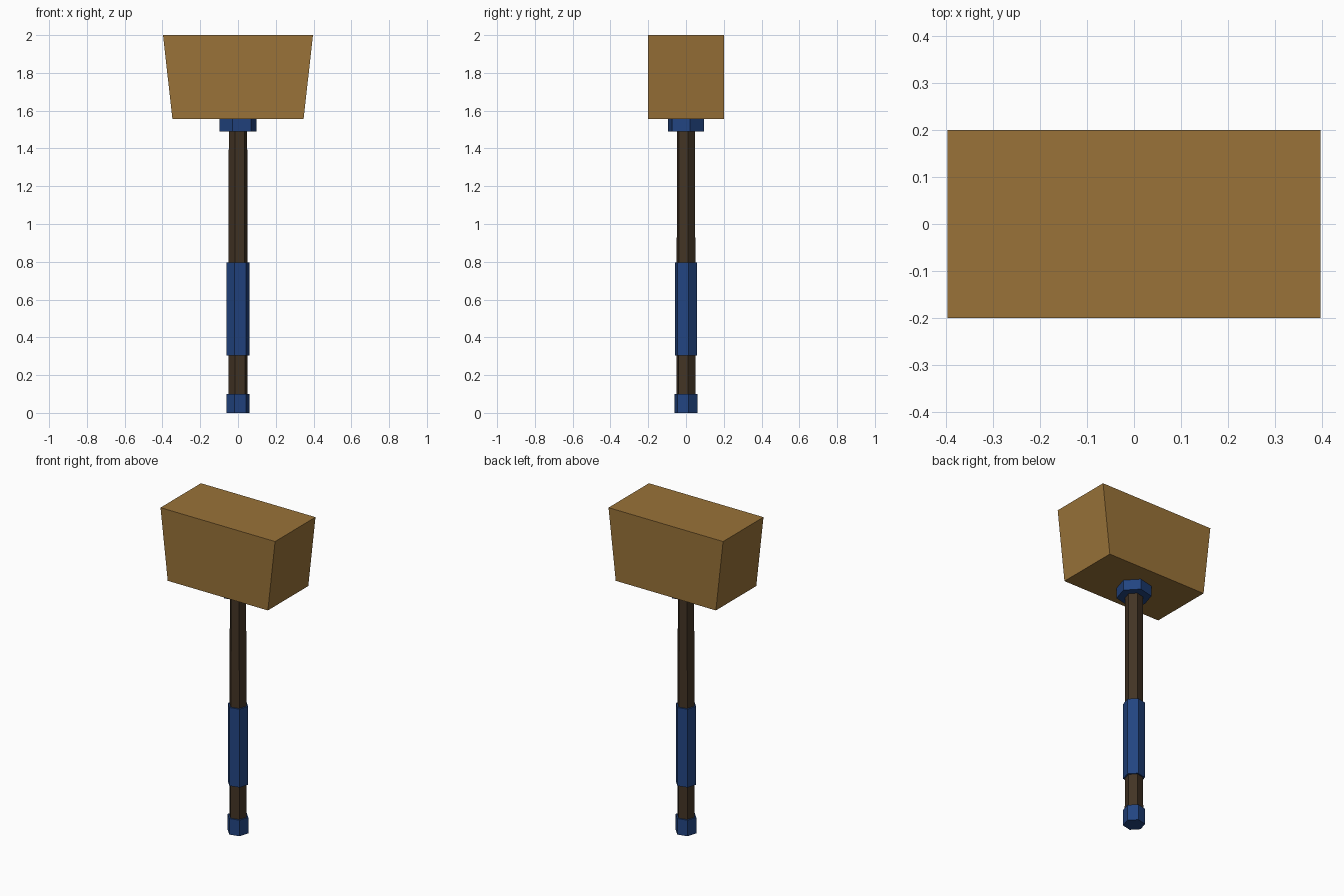
import bpy, bmesh
from math import radians, cos, sin

cube = bpy.data.objects.get("Cube")
if cube:
    bpy.data.objects.remove(cube, do_unlink=True)


def material(name, rgb):
    mat = bpy.data.materials.new(name)
    mat.use_nodes = True
    colour = (*rgb, 1)
    mat.diffuse_color = colour
    mat.node_tree.nodes["Principled BSDF"].inputs["Base Color"].default_value = colour
    return mat


light_wood = material("light wood", (0.32, 0.17, 0.04))
dark_wood = material("dark wood", (0.055, 0.034, 0.018))
blue = material("blue wrap", (0.016, 0.058, 0.22))


def loft(name, bottom, top, mat):
    """Closed flat-sided solid between two matching rings of points."""
    bm = bmesh.new()
    low = [bm.verts.new(p) for p in bottom]
    high = [bm.verts.new(p) for p in top]
    bm.faces.new(low[::-1])
    bm.faces.new(high)
    n = len(low)
    for i in range(n):
        j = (i + 1) % n
        bm.faces.new((low[i], low[j], high[j], high[i]))
    mesh = bpy.data.meshes.new(name)
    bm.to_mesh(mesh)
    bm.free()
    mesh.materials.append(mat)
    obj = bpy.data.objects.new(name, mesh)
    bpy.context.collection.objects.link(obj)
    return obj


def hexagon(radius, z):
    angles = [radians(13 + 60 * i) for i in range(6)]
    return [(radius * cos(a), radius * sin(a), z) for a in angles]


def rectangle(x, y, z):
    return [(-x, -y, z), (x, -y, z), (x, y, z), (-x, y, z)]


# Six-sided shaft with its fittings
loft("handle", hexagon(0.053, 0.05), hexagon(0.05, 1.52), dark_wood)
loft("pommel", hexagon(0.063, 0), hexagon(0.063, 0.1), blue)
loft("grip", hexagon(0.062, 0.305), hexagon(0.062, 0.795), blue)
loft("collar", hexagon(0.1, 1.49), hexagon(0.1, 1.57), blue)

# Block head, wider at the top
loft("hammer_head", rectangle(0.347, 0.2, 1.555), rectangle(0.397, 0.2, 2), light_wood)
